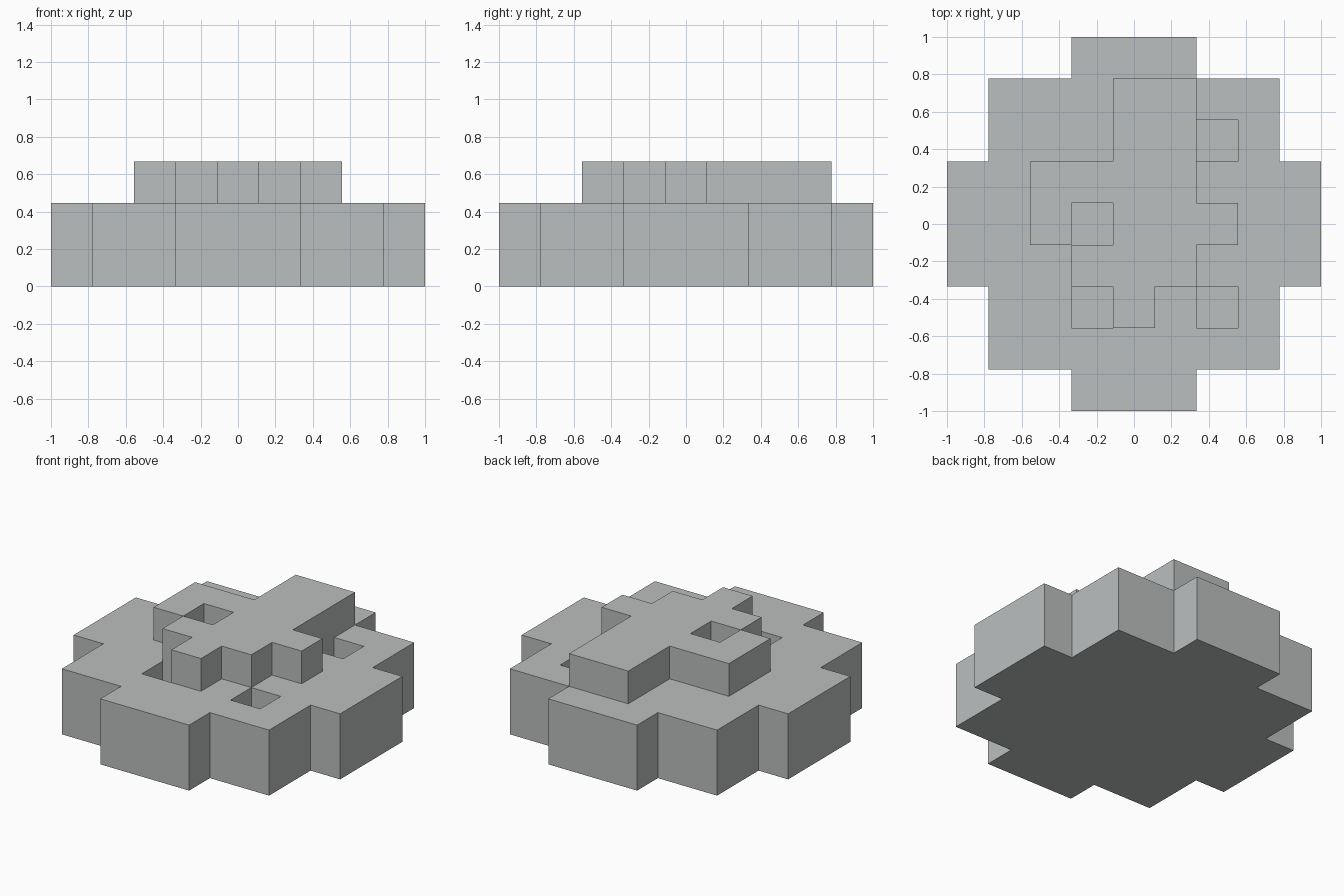
import bpy
import bmesh

if "Cube" in bpy.data.objects:
    bpy.data.objects.remove(bpy.data.objects["Cube"], do_unlink=True)

COUNT = 9
CELL = 2 / COUNT

stone = bpy.data.materials.new("light grey stone")
stone.use_nodes = True
GREY = (0.5, 0.52, 0.52, 1)
stone.diffuse_color = GREY
stone.node_tree.nodes["Principled BSDF"].inputs["Base Color"].default_value = GREY


def block_part(name, plan, bottom, heights):
    """Raise a plan (back row first) into blocks; heights maps a letter to a level."""
    bm = bmesh.new()

    def level(col, row):
        if 0 <= col < COUNT and 0 <= row < COUNT:
            return heights.get(plan[COUNT - 1 - row][col], bottom)
        return bottom

    def quad(points):
        bm.faces.new([bm.verts.new((x * CELL - 1, y * CELL - 1, z * CELL))
                      for x, y, z in points])

    for row in range(COUNT):
        for col in range(COUNT):
            top = level(col, row)
            if top == bottom:
                continue
            ring = [(col, row), (col + 1, row), (col + 1, row + 1), (col, row + 1)]
            quad([(x, y, top) for x, y in ring])
            quad([(x, y, bottom) for x, y in reversed(ring)])
            # Walls wherever the neighbouring block is lower
            for i, (dx, dy) in enumerate([(0, -1), (1, 0), (0, 1), (-1, 0)]):
                a, b = ring[i], ring[(i + 1) % 4]
                for z in range(level(col + dx, row + dy), top):
                    quad([(*a, z), (*b, z), (*b, z + 1), (*a, z + 1)])

    bmesh.ops.remove_doubles(bm, verts=bm.verts, dist=0.001)
    mesh = bpy.data.meshes.new(name)
    bm.to_mesh(mesh)
    bm.free()
    mesh.materials.append(stone)
    obj = bpy.data.objects.new(name, mesh)
    bpy.context.collection.objects.link(obj)
    return obj


# Stepped round base with three square pits (o)
block_part("base", [
    "...###...",
    ".#######.",
    ".#####o#.",
    "#########",
    "#########",
    "#########",
    ".##o##o#.",
    ".#######.",
    "...###...",
], 0, {"#": 2, "o": 1})

# Raised deck with one square opening
block_part("raised_deck", [
    ".........",
    "....##...",
    "....##...",
    "..####...",
    "..#.###..",
    "...###...",
    "....#....",
    ".........",
    ".........",
], 2, {"#": 3})
